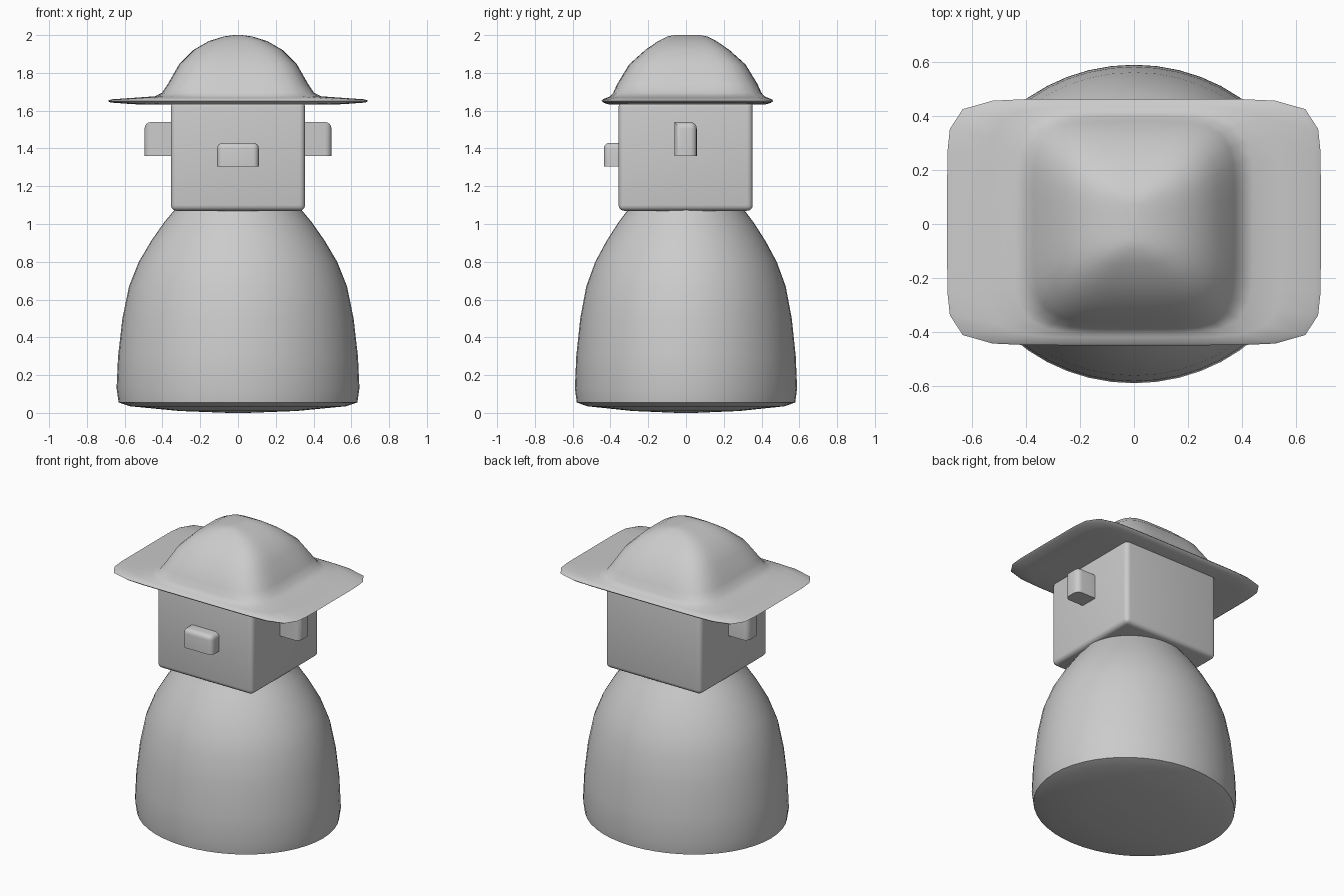
import bpy, bmesh, math
from math import cos, sin, pi

if "Cube" in bpy.data.objects:
    bpy.data.objects.remove(bpy.data.objects["Cube"])


def finish(bm, name, angle=40):
    bmesh.ops.recalc_face_normals(bm, faces=bm.faces)
    me = bpy.data.meshes.new(name)
    bm.to_mesh(me)
    bm.free()
    ob = bpy.data.objects.new(name, me)
    bpy.context.collection.objects.link(ob)
    bpy.ops.object.select_all(action='DESELECT')
    ob.select_set(True)
    bpy.context.view_layer.objects.active = ob
    bpy.ops.object.shade_smooth_by_angle(angle=math.radians(angle))
    return ob


def loft(name, rings, cy=0.0, seg=48, angle=40):
    """Loft rounded-square rings (half x, half y, z, squareness)."""
    bm = bmesh.new()
    loops = []
    for hx, hy, z, n in rings:
        loop = []
        for i in range(seg):
            c, s = cos(2 * pi * i / seg), sin(2 * pi * i / seg)
            r = (abs(c) ** n + abs(s) ** n) ** (-1 / n)
            loop.append(bm.verts.new((hx * r * c, cy + hy * r * s, z)))
        loops.append(loop)
    for a, b in zip(loops, loops[1:]):
        for i in range(seg):
            j = (i + 1) % seg
            bm.faces.new((a[i], a[j], b[j], b[i]))
    bm.faces.new(loops[0])
    bm.faces.new(loops[-1])
    return finish(bm, name, angle)


def box(name, lo, hi, bevel, keep):
    """Box from corner to corner with rounded edges where keep(mid) is true;
    mid is the edge midpoint in -1..1 box coordinates."""
    bm = bmesh.new()
    bmesh.ops.create_cube(bm, size=2)
    edges = [e for e in bm.edges if keep((e.verts[0].co + e.verts[1].co) / 2)]
    for v in bm.verts:
        v.co = [(l + h) / 2 + c * (h - l) / 2 for l, h, c in zip(lo, hi, v.co)]
    bmesh.ops.bevel(bm, geom=edges, offset=bevel, segments=4, profile=0.5,
                    affect='EDGES', clamp_overlap=True)
    return finish(bm, name)


# bell-shaped oval body with a slightly bulging underside
profile = [(0.05, 0.0), (0.31, 0.01), (0.57, 0.035), (0.632, 0.055),
           (0.643, 0.13), (0.635, 0.30), (0.612, 0.50), (0.577, 0.67),
           (0.525, 0.80), (0.46, 0.91), (0.39, 1.01), (0.34, 1.07), (0.32, 1.10)]
loft("body", [(r, r * 0.915, z, 2) for r, z in profile], angle=60)

# block head
box("head", (-0.355, -0.357, 1.07), (0.355, 0.353, 1.65), 0.03, lambda m: True)

# nose, flat underneath and against the face
box("nose", (-0.11, -0.435, 1.305), (0.11, -0.34, 1.43), 0.03,
    lambda m: m.z > -0.5 and m.y < 0.5)

# ears, rounded on top, back and outer side
for side, name in ((1, "right_ear"), (-1, "left_ear")):
    x0, x1 = sorted((side * 0.34, side * 0.495))
    box(name, (x0, -0.062, 1.36), (x1, 0.057, 1.54), 0.035,
        lambda m: m.x * side > -0.5 and m.z > -0.5 and (m.y > -0.5 or m.x * side > 0.5))

# hat: flat underside, wide brim, flared crown base, squarish dome
loft("hat", [
    (0.30, 0.30, 1.633, 5), (0.55, 0.42, 1.634, 7), (0.675, 0.445, 1.643, 8),
    (0.69, 0.455, 1.652, 8), (0.67, 0.448, 1.660, 8), (0.54, 0.425, 1.669, 6.5),
    (0.44, 0.408, 1.676, 5.5), (0.402, 0.392, 1.695, 5), (0.372, 0.372, 1.74, 4.8),
    (0.312, 0.308, 1.845, 4.5), (0.235, 0.222, 1.922, 4.2),
    (0.155, 0.155, 1.968, 4), (0.075, 0.105, 1.993, 4), (0.02, 0.07, 2.0, 3)],
    cy=0.007, angle=60)
